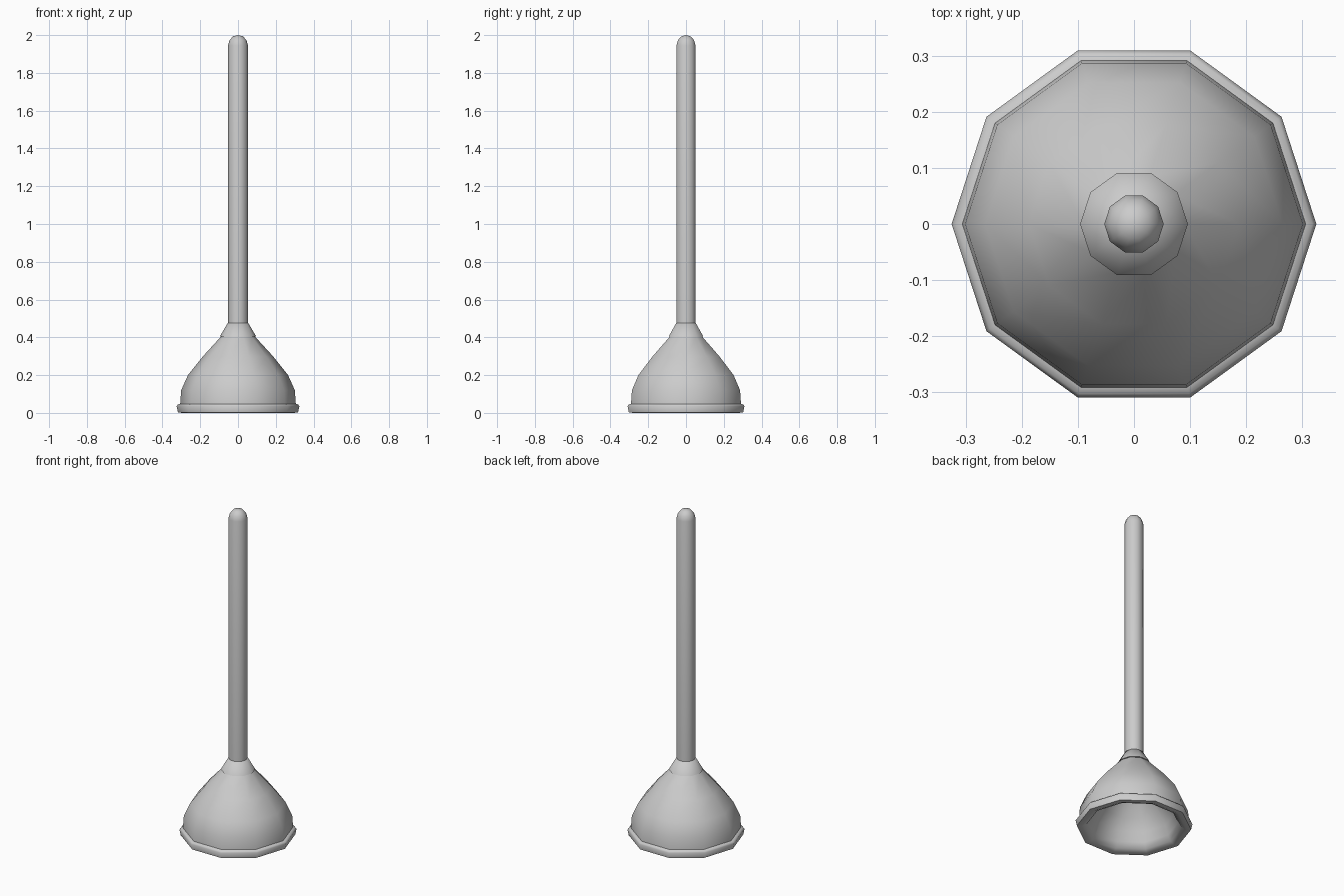
import bpy, bmesh, math

if "Cube" in bpy.data.objects:
    bpy.data.objects.remove(bpy.data.objects["Cube"])

SIDES = 10


def lathe(name, profile, angle=65):
    """Revolve an (r, z) profile into a ten-sided part with a corner on +x."""
    bm = bmesh.new()
    rings = []
    for r, z in profile:
        if r == 0:
            rings.append([bm.verts.new((0, 0, z))] * SIDES)
        else:
            rings.append([bm.verts.new((r * math.cos(math.tau * i / SIDES),
                                        r * math.sin(math.tau * i / SIDES), z))
                          for i in range(SIDES)])
    for a, b in zip(rings, rings[1:]):
        for i in range(SIDES):
            j = (i + 1) % SIDES
            bm.faces.new(list(dict.fromkeys((a[i], a[j], b[j], b[i]))))
    bmesh.ops.recalc_face_normals(bm, faces=bm.faces)
    mesh = bpy.data.meshes.new(name)
    bm.to_mesh(mesh)
    bm.free()
    obj = bpy.data.objects.new(name, mesh)
    bpy.context.collection.objects.link(obj)
    bpy.ops.object.select_all(action='DESELECT')
    obj.select_set(True)
    bpy.context.view_layer.objects.active = obj
    bpy.ops.object.shade_smooth_by_angle(angle=math.radians(angle))
    return obj


# Hollow rubber cup: inner bowl, rolled rim, outer dome and collar
lathe("rubber_cup", [
    (0, 0.31), (0.06, 0.305), (0.125, 0.24), (0.185, 0.165),
    (0.225, 0.10), (0.245, 0.045), (0.265, 0.012),
    (0.292, 0.0), (0.318, 0.002), (0.325, 0.036), (0.318, 0.045),
    (0.306, 0.048), (0.301, 0.12), (0.265, 0.20), (0.187, 0.298),
    (0.09, 0.404), (0.096, 0.405), (0.055, 0.475), (0, 0.475),
])

# Handle with a rounded tip
lathe("handle", [
    (0, 0.42), (0.053, 0.42), (0.053, 1.945), (0.045, 1.973),
    (0.027, 1.993), (0, 2.0),
])
